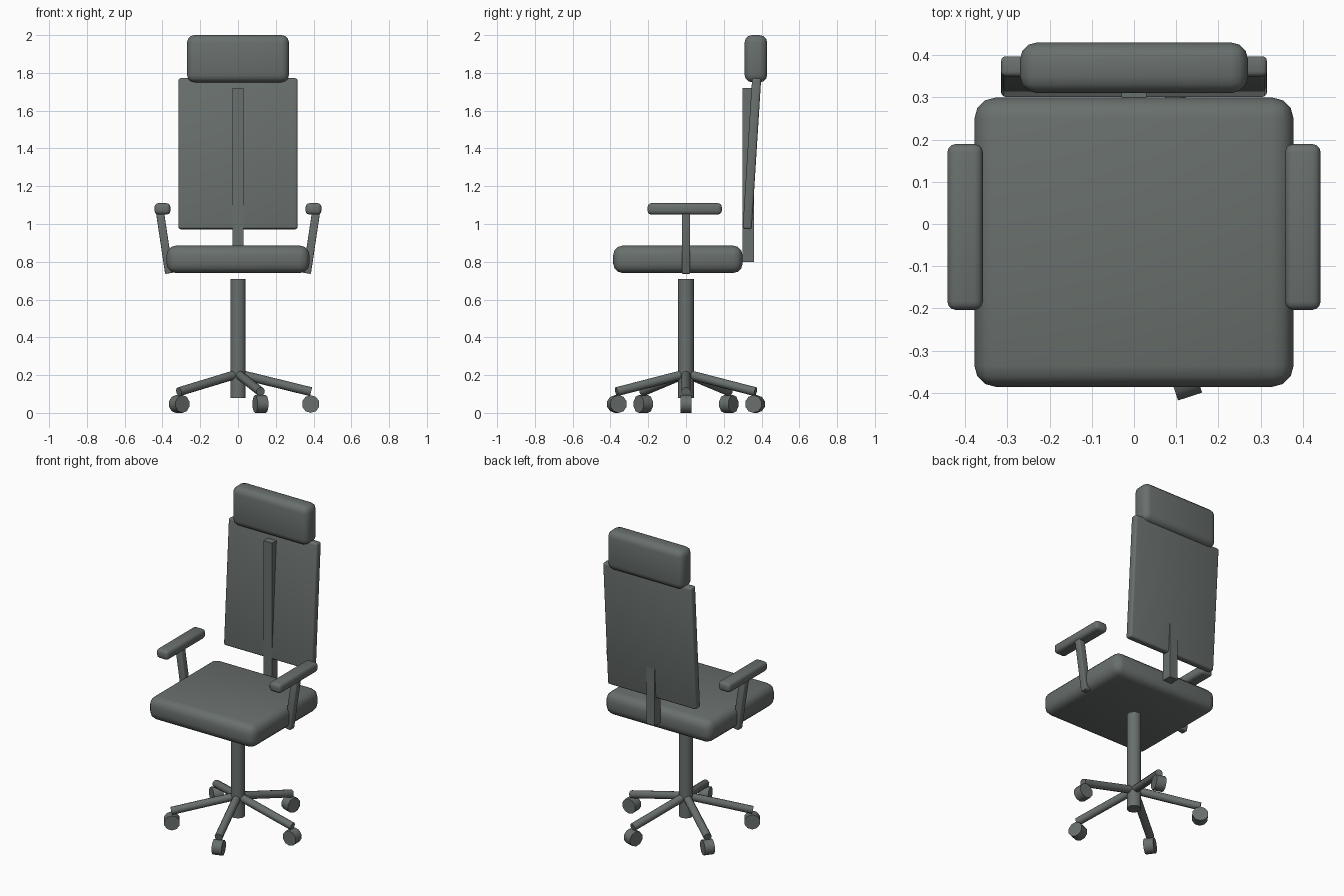
import bpy
import bmesh
import math
from mathutils import Vector, Matrix

cube = bpy.data.objects.get("Cube")
if cube:
    bpy.data.objects.remove(cube, do_unlink=True)

# One colour for the whole chair
GREY = (0.14, 0.16, 0.15, 1.0)
grey = bpy.data.materials.new("dark grey")
grey.use_nodes = True
grey.diffuse_color = GREY
grey.node_tree.nodes["Principled BSDF"].inputs["Base Color"].default_value = GREY


def finish(name, bm, matrix):
    """Turn a bmesh into a placed, smoothed, coloured object."""
    mesh = bpy.data.meshes.new(name)
    bm.to_mesh(mesh)
    bm.free()
    mesh.materials.append(grey)
    obj = bpy.data.objects.new(name, mesh)
    bpy.context.collection.objects.link(obj)
    obj.matrix_world = matrix
    bpy.ops.object.select_all(action='DESELECT')
    obj.select_set(True)
    bpy.context.view_layer.objects.active = obj
    bpy.ops.object.shade_smooth_by_angle(angle=math.radians(50))
    return obj


def box(name, size, centre, bevel=0.0, rotation=None):
    """Box with rounded edges."""
    bm = bmesh.new()
    bmesh.ops.create_cube(bm, size=1, matrix=Matrix.Diagonal((*size, 1)))
    if bevel:
        bmesh.ops.bevel(bm, geom=bm.edges[:], offset=bevel, segments=3,
                        profile=0.5, affect='EDGES')
    return finish(name, bm, Matrix.Translation(centre) @ (rotation or Matrix()))


def rod(name, start, end, radius, sides=10):
    """Cylinder between two points."""
    start, end = Vector(start), Vector(end)
    axis = end - start
    bm = bmesh.new()
    bmesh.ops.create_cone(bm, cap_ends=True, segments=sides, radius1=radius,
                          radius2=radius, depth=axis.length)
    turn = axis.to_track_quat('Z', 'Y').to_matrix().to_4x4()
    return finish(name, bm, Matrix.Translation((start + end) / 2) @ turn)


# Seat, back and headrest
box("seat", (0.756, 0.685, 0.145), (0, -0.043, 0.813), 0.05)
box("back_post", (0.06, 0.06, 0.92), (0, 0.33, 1.26))
lean = Matrix.Rotation(math.radians(-3.6), 4, 'X')
box("backrest", (0.63, 0.048, 0.8), (0, 0.349, 1.372), 0.012, lean)
box("headrest", (0.54, 0.12, 0.25), (0, 0.37, 1.875), 0.04)

# Armrests on slanted posts
for side, label in ((1, "left"), (-1, "right")):
    box(f"{label}_armrest", (0.084, 0.393, 0.06), (side * 0.4, -0.007, 1.08), 0.02)
    slant = Matrix.Rotation(side * math.radians(8.5), 4, 'Y')
    box(f"{label}_armrest_post", (0.043, 0.043, 0.33),
        (side * 0.389, 0, 0.902), 0.005, slant)

# Central column
rod("column", (0, 0, 0.08), (0, 0, 0.71), 0.043)

# Five star legs with a wheel under each tip
for i in range(5):
    angle = i * math.tau / 5
    out = Vector((math.cos(angle), math.sin(angle), 0))
    across = Vector((-out.y, out.x, 0))
    rod(f"base_leg_{i + 1}", (0, 0, 0.207), out * 0.387 + Vector((0, 0, 0.112)), 0.024)
    hub = out * 0.385 + Vector((0, 0, 0.047))
    rod(f"caster_wheel_{i + 1}", hub - across * 0.03, hub + across * 0.03, 0.047)
